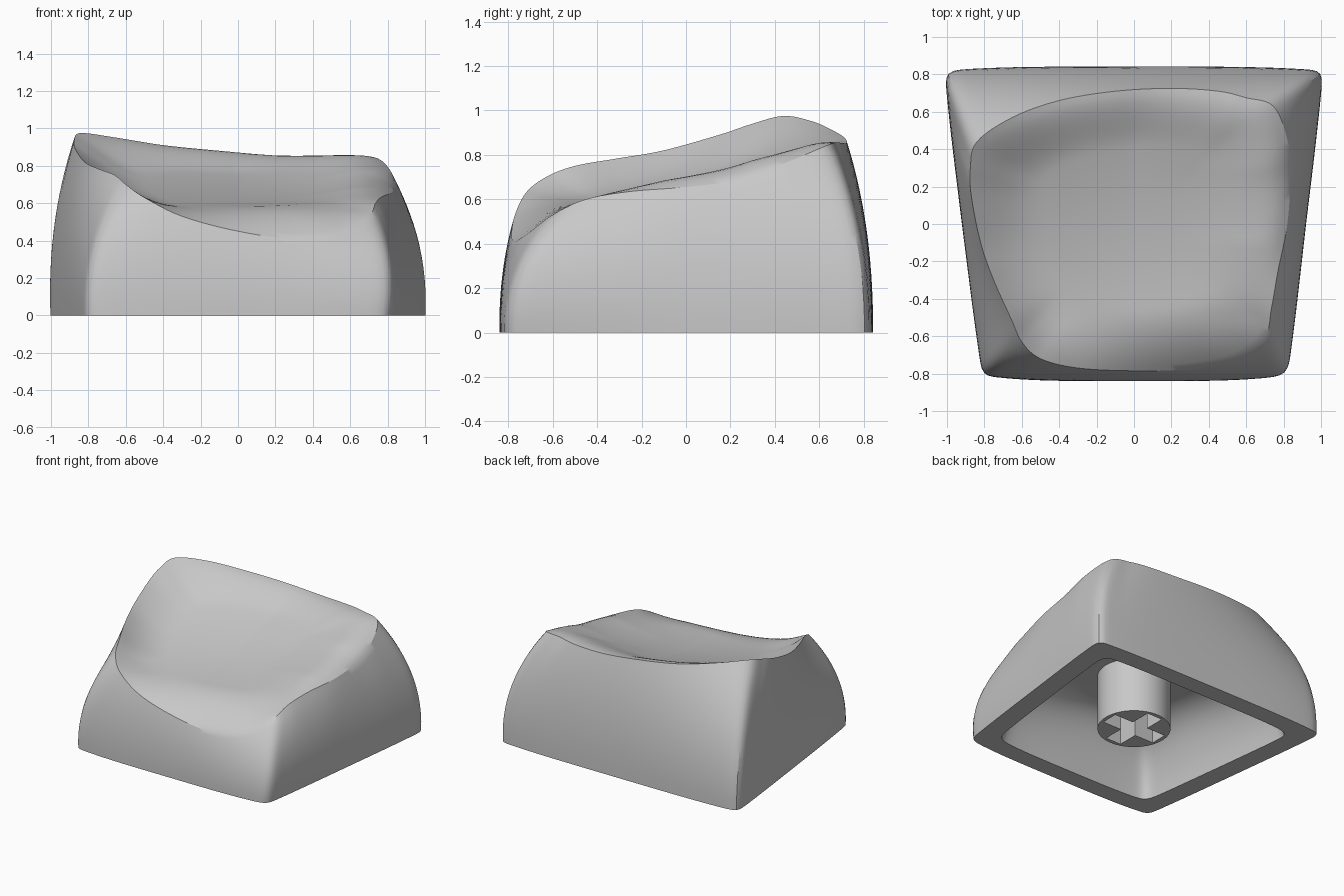
import bpy, bmesh, math
from mathutils import Vector

if "Cube" in bpy.data.objects:
    bpy.data.objects.remove(bpy.data.objects["Cube"], do_unlink=True)

grey = bpy.data.materials.new("light_grey_plastic")
grey.use_nodes = True
grey.diffuse_color = (0.58, 0.58, 0.58, 1)
grey.node_tree.nodes["Principled BSDF"].inputs["Base Color"].default_value = grey.diffuse_color

# Rim of the dish, one list per side, each starting at a corner (counterclockwise)
RIM = [
    [(-.60, -.63, .70), (-.50, -.72, .63), (-.30, -.77, .53), (0, -.785, .45),
     (.30, -.775, .41), (.55, -.72, .44)],
    [(.70, -.60, .53), (.735, -.45, .60), (.77, -.25, .635), (.82, 0, .655),
     (.835, .25, .69), (.82, .45, .765)],
    [(.745, .63, .84), (.60, .675, .855), (.45, .71, .852), (.20, .725, .855),
     (-.10, .71, .88), (-.40, .66, .91), (-.65, .57, .95)],
    [(-.84, .44, .975), (-.875, .30, .94), (-.87, .15, .89), (-.82, -.10, .82),
     (-.75, -.30, .785), (-.66, -.50, .75)],
]
BASE = [Vector(c) for c in ((-.81, -.81, 0), (.81, -.81, 0), (1.01, .82, 0), (-1.01, .82, 0))]
BOW = (.03, .008, .022, .008)
SUB = 6


def catmull(a, b, c, d, t):
    return 0.5 * (2 * b + (c - a) * t + (2 * a - 5 * b + 4 * c - d) * t ** 2
                  + (3 * b - a - 3 * c + d) * t ** 3)


def bezier(a, b, c, t):
    return a * (1 - t) ** 2 + b * 2 * t * (1 - t) + c * t * t


def soften(ring, times):
    """Round the corners of a closed ring."""
    for _ in range(times):
        ring = [(ring[i - 1] + p * 2 + ring[(i + 1) % len(ring)]) / 4
                for i, p in enumerate(ring)]
    return ring


def outlines():
    """Matching point rings for the dish rim and the foot of the skirt."""
    pts = [Vector(p) for side in RIM for p in side]
    n, rim, foot, k = len(pts), [], [], 0
    for i, side in enumerate(RIM):
        run = []
        for j in range(len(side)):
            four = [pts[(k + j + o) % n] for o in (-1, 0, 1, 2)]
            run += [catmull(*four, s / SUB) for s in range(SUB)]
        k += len(side)
        ends = run + [pts[k % n]]
        steps = [(ends[m + 1] - ends[m]).length for m in range(len(run))]
        a, b = BASE[i], BASE[(i + 1) % 4]
        out = (b - a).cross(Vector((0, 0, 1))).normalized()
        for m in range(len(run)):
            f = sum(steps[:m]) / sum(steps)
            foot.append(a.lerp(b, f) + out * BOW[i] * (1 - (2 * f - 1) ** 4))
        rim += run
    return rim, soften(foot, 3)


def dish_point(p, s):
    """Point of the scooped top at fraction s from the centre to the rim."""
    x, y = p.x * s, p.y * s
    v = y + .5
    floor = .58 + .06 * v + .14 * v * v + .04 * x * x + .1 * max(0, -x) * max(0, v)
    q = min(1, (1 - s) / .42)
    z = floor + (p.z - floor) * (1 - q) ** 2
    # rolled crest along the lower side, fading at both ends
    roll = max(0, x / .83) * min(1, max(0, v / .4)) * min(1, max(0, (.75 - y) / .45))
    return Vector((x, y, z + .62 * roll * s ** 4 * (1 - s)))


def finish(obj):
    obj.data.materials.append(grey)
    bpy.ops.object.select_all(action="DESELECT")
    obj.select_set(True)
    bpy.context.view_layer.objects.active = obj
    bpy.ops.object.shade_smooth_by_angle(angle=math.radians(30))


def add_object(name, bm):
    bmesh.ops.recalc_face_normals(bm, faces=bm.faces)
    mesh = bpy.data.meshes.new(name)
    bm.to_mesh(mesh)
    bm.free()
    obj = bpy.data.objects.new(name, mesh)
    bpy.context.collection.objects.link(obj)
    return obj


# Cap shell: dish, skirt, foot and hollow underside in one loft
rim, foot = outlines()
rings = [[dish_point(p, s / 24) for p in rim] for s in range(1, 25)]
for t in range(13, -1, -1):
    ring = []
    for p, f in zip(rim, foot):
        swell = 1.02 + .06 * max(0, -f.y) * max(0, f.x)
        mid = Vector((f.x * swell, f.y * 1.005, p.z * .55))
        ring.append(bezier(f, mid, p, t / 14))
    rings.append(ring)
mouth = soften([f * .835 for f in foot], 5)
for t in range(15):
    ring = []
    for f in mouth:
        up = f * .90 + Vector((0, 0, .43))
        top = f.normalized() * .40 + Vector((0, 0, .45))
        ring.append(bezier(f, up, top, t / 14))
    rings.append(ring)

bm = bmesh.new()
loops = [[bm.verts.new(p) for p in ring] for ring in rings]
count = len(rim)
for lo, hi in zip(loops, loops[1:]):
    for i in range(count):
        j = (i + 1) % count
        bm.faces.new((lo[i], lo[j], hi[j], hi[i]))
for loop, z in ((loops[0], dish_point(rim[0], 0).z), (loops[-1], .45)):
    hub = bm.verts.new((0, 0, z))
    for i in range(count):
        bm.faces.new((hub, loop[i], loop[(i + 1) % count]))
finish(add_object("cap_shell", bm))

# Stem with a cross-shaped socket
bm = bmesh.new()
bmesh.ops.create_cone(bm, cap_ends=True, segments=64, radius1=.255, radius2=.255, depth=.5)
bmesh.ops.translate(bm, verts=bm.verts, vec=(0, 0, .28))
stem = add_object("stem", bm)

bm = bmesh.new()
arm, half = .225, .065
corners = []
for k in range(4):
    c, s = round(math.cos(k * math.pi / 2)), round(math.sin(k * math.pi / 2))
    for x, y in ((arm, -half), (arm, half), (half, half)):
        corners.append(bm.verts.new((x * c - y * s, x * s + y * c, -.1)))
face = bm.faces.new(corners)
grown = bmesh.ops.extrude_face_region(bm, geom=[face])["geom"]
bmesh.ops.translate(bm, vec=(0, 0, .5), verts=[v for v in grown if isinstance(v, bmesh.types.BMVert)])
cutter = add_object("socket_cutter", bm)
cutter.hide_render = True

cut = stem.modifiers.new("socket", "BOOLEAN")
cut.operation = "DIFFERENCE"
cut.solver = "EXACT"
cut.object = cutter
bpy.context.view_layer.objects.active = stem
bpy.ops.object.modifier_apply(modifier=cut.name)
bpy.data.objects.remove(cutter, do_unlink=True)
finish(stem)
